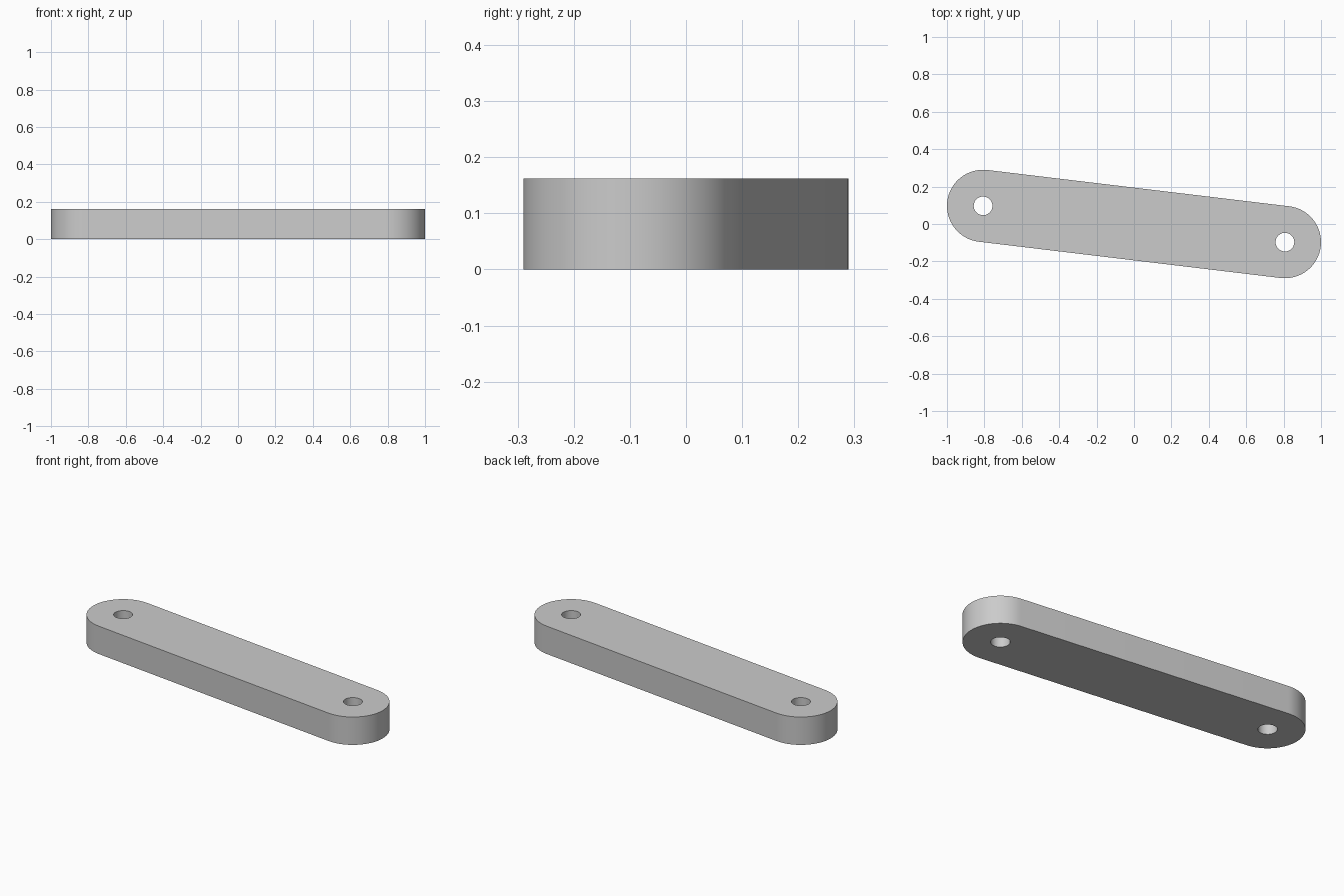
import bpy, bmesh, math
from mathutils import Vector

cube = bpy.data.objects.get("Cube")
if cube:
    bpy.data.objects.remove(cube, do_unlink=True)

END = Vector((0.807, -0.097, 0))   # centre of the left end, mirrored for the right
RADIUS, HOLE, HEIGHT = 0.193, 0.05, 0.162
STEPS = 32
tilt = math.atan2(END.y, END.x)


def arc(centre, radius, start, sweep, count):
    angles = [start + sweep * i / STEPS for i in range(count)]
    return [centre + radius * Vector((math.cos(a), math.sin(a), 0)) for a in angles]


def add_loop(bm, points):
    verts = [bm.verts.new(p) for p in points]
    for i, v in enumerate(verts):
        bm.edges.new((verts[i - 1], v))


# Outline with rounded ends and two pin holes
bm = bmesh.new()
quarter = math.pi / 2
outline = []
for side, turn in ((1, 0), (-1, math.pi)):
    outline += arc(side * END, RADIUS, tilt + turn - quarter, math.pi, STEPS + 1)
add_loop(bm, outline)
for side in (1, -1):
    add_loop(bm, arc(side * END, HOLE, 0, 2 * math.pi, STEPS))

# Fill the flat face and raise it to a solid bar
bmesh.ops.triangle_fill(bm, use_beauty=True, edges=bm.edges[:], normal=(0, 0, 1))
raised = bmesh.ops.extrude_face_region(bm, geom=bm.faces[:], use_keep_orig=True)
top = [g for g in raised["geom"] if isinstance(g, bmesh.types.BMVert)]
bmesh.ops.translate(bm, verts=top, vec=(0, 0, HEIGHT))
bmesh.ops.recalc_face_normals(bm, faces=bm.faces[:])

mesh = bpy.data.meshes.new("link_bar")
bm.to_mesh(mesh)
bm.free()
bar = bpy.data.objects.new("link_bar", mesh)
bpy.context.collection.objects.link(bar)

# Plain grey
grey = bpy.data.materials.new("light_grey")
grey.use_nodes = True
colour = (0.6, 0.6, 0.6, 1)
grey.diffuse_color = colour
grey.node_tree.nodes["Principled BSDF"].inputs["Base Color"].default_value = colour
mesh.materials.append(grey)

# Smooth round walls, sharp rims
for other in bpy.context.selected_objects:
    other.select_set(False)
bar.select_set(True)
bpy.context.view_layer.objects.active = bar
bpy.ops.object.shade_smooth_by_angle(angle=math.radians(30))
